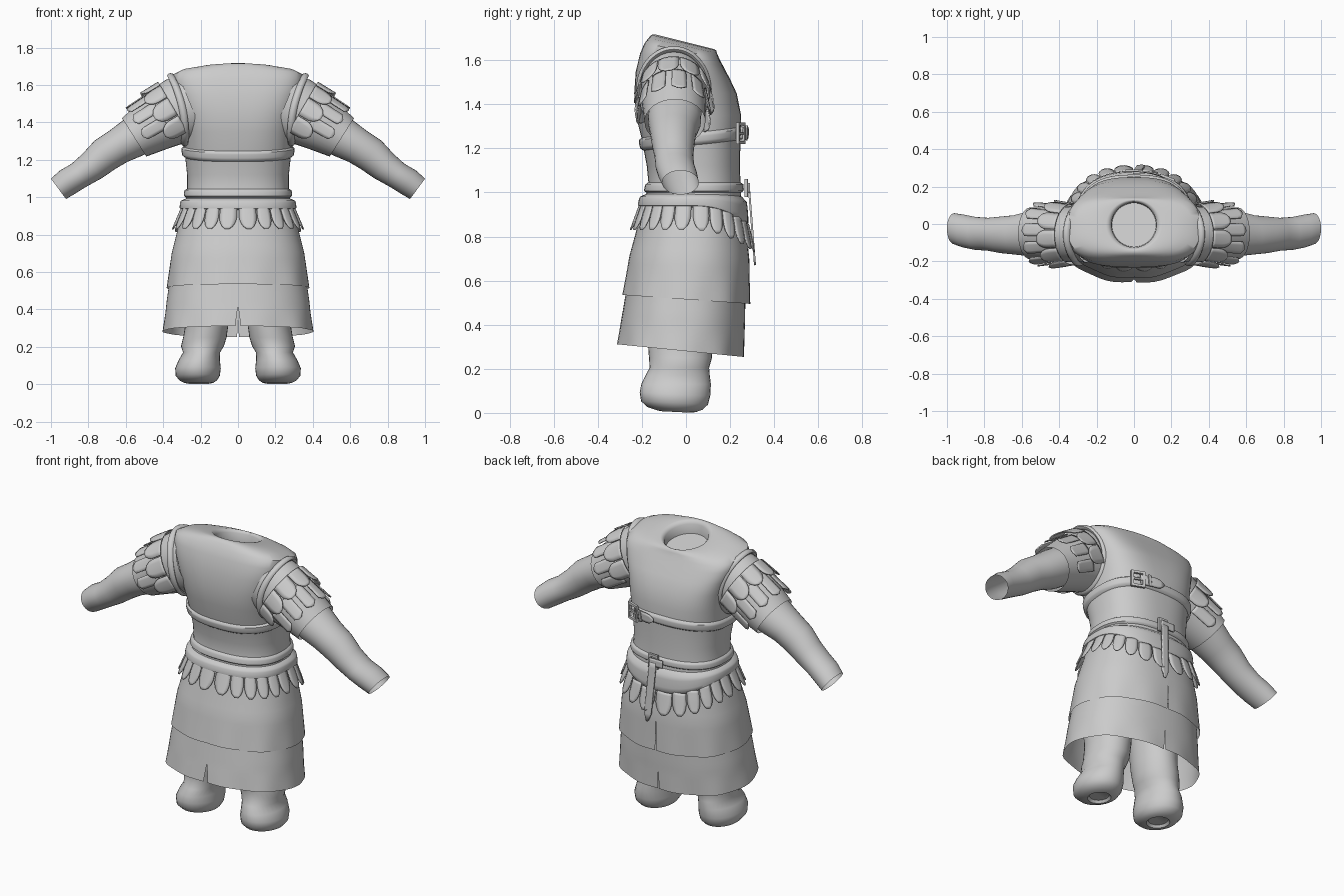
import bpy, bmesh
from math import sin, cos, pi, sqrt, radians, copysign
from mathutils import Vector

cube = bpy.data.objects.get("Cube")
if cube:
    bpy.data.objects.remove(cube, do_unlink=True)

mat = bpy.data.materials.new("plain grey")
mat.use_nodes = True
GREY = (0.6, 0.6, 0.6, 1)
mat.diffuse_color = GREY
mat.node_tree.nodes["Principled BSDF"].inputs["Base Color"].default_value = GREY


def finish(name, bm, thick=0, angle=40):
    bmesh.ops.recalc_face_normals(bm, faces=bm.faces)
    me = bpy.data.meshes.new(name)
    bm.to_mesh(me)
    bm.free()
    me.materials.append(mat)
    ob = bpy.data.objects.new(name, me)
    bpy.context.collection.objects.link(ob)
    bpy.ops.object.select_all(action='DESELECT')
    ob.select_set(True)
    bpy.context.view_layer.objects.active = ob
    bpy.ops.object.shade_smooth_by_angle(angle=radians(angle))
    if thick:
        m = ob.modifiers.new("thickness", 'SOLIDIFY')
        m.thickness, m.offset = thick, 0


def grid(bm, rows, closed=True, cap=False):
    """Skin rows of points with quads."""
    vr = [[bm.verts.new(p) for p in r] for r in rows]
    n = len(vr[0])
    for a, b in zip(vr, vr[1:]):
        for i in range(n if closed else n - 1):
            j = (i + 1) % n
            bm.faces.new((a[i], a[j], b[j], b[i]))
    if cap:
        bm.faces.new(vr[-1])


def loft(name, rows, cap=False):
    bm = bmesh.new()
    grid(bm, rows, True, cap)
    finish(name, bm, angle=50)


def interp(table, z):
    for a, b in zip(table, table[1:]):
        if z <= b[0]:
            t = max(0, (z - a[0]) / (b[0] - a[0]))
            return [p + (q - p) * t for p, q in zip(a, b)]
    return table[-1]


def section(sec, a, off=0):
    """Point on a rounded-box section: height, half width, front, back, squareness, tilt."""
    z, rx, yf, yb, e, tilt = sec
    c, s = cos(a), sin(a)
    x = (rx + off) * copysign(abs(c) ** (2 / e), c)
    y = (yf + yb) / 2 + ((yb - yf) / 2 + off) * copysign(abs(s) ** (2 / e), s)
    return Vector((x, y, z + tilt * y))


N = 64
ANG = [2 * pi * i / N for i in range(N)]

# Body shell with recessed neck opening
BODY = [(.82, .31, -.215, .262, 2.3, 0), (.92, .29, -.198, .253, 2.4, 0),
        (1.04, .272, -.17, .247, 2.4, 0),
        (1.12, .272, -.178, .245, 2.4, 0), (1.24, .285, -.20, .247, 2.5, 0),
        (1.35, .292, -.228, .25, 2.8, 0), (1.45, .308, -.235, .23, 3.1, 0),
        (1.53, .33, -.228, .2, 3.4, -.08), (1.60, .352, -.208, .168, 3.4, -.15),
        (1.64, .352, -.188, .15, 3.2, -.2), (1.663, .31, -.17, .14, 2.8, -.22)]
NECK = [(1.677, .23, -.158, .137, 2.3, -.24), (1.682, .15, -.142, .13, 2, -.25),
        (1.68, .137, -.135, .124, 2, -.25), (1.665, .121, -.125, .115, 2, -.25),
        (1.61, .118, -.122, .112, 2, -.25)]
loft("body", [[section(s, a) for a in ANG] for s in BODY + NECK], cap=True)


def body(a, z, off=0):
    return section(interp(BODY, z), a, off)


def band(name, low, high, bulge, steps=6):
    """Rounded strap wrapped round the body between two height rules."""
    rows = []
    for k in range(steps + 1):
        t = k / steps
        off = .002 + bulge * sqrt(max(0, 1 - (2 * t - 1) ** 4))
        rows.append([body(a, low(a) + (high(a) - low(a)) * t, off) for a in ANG])
    loft(name, rows)


def back_dip(a):
    return max(0, sin(a)) ** 2


def sash_low(a):
    return .93 - .095 * back_dip(a)


band("chest_belt", lambda a: 1.215 + .025 * sin(a), lambda a: 1.272 + .025 * sin(a), .014)
band("waist_belt", lambda a: 1.0, lambda a: 1.045, .012)
band("waist_sash", sash_low, lambda a: .992 - .01 * back_dip(a), .025)

# Skirts, each made of two panels that part at the slits
UPPER = [(.515, .378, -.287, .29, 2.3, -.07), (.70, .355, -.258, .288, 2.3, -.03),
         (.84, .32, -.222, .272, 2.3, 0), (.97, .28, -.19, .25, 2.4, 0)]
LOWER = [(.28, .40, -.312, .262, 2.3, -.1), (.36, .39, -.3, .265, 2.3, -.09),
         (.44, .382, -.287, .268, 2.3, -.08), (.56, .365, -.268, .27, 2.3, -.05)]


def skirt(name, table, front, back, apex):
    bm = bmesh.new()
    z0, z1 = table[0][0], table[-1][0]
    for side in (0, 1):
        rows = []
        for k in range(13):
            z = z0 + (z1 - z0) * k / 12
            part = max(0, (apex - z) / (apex - z0))
            a0 = pi / 2 + back * part if side else -pi / 2 + front * part
            a1 = 1.5 * pi - front * part if side else pi / 2 - back * part
            rows.append([section(interp(table, z), a0 + (a1 - a0) * i / 32,
                                 .004 * sin(.9 * i) * part) for i in range(33)])
        grid(bm, rows, closed=False)
    bmesh.ops.remove_doubles(bm, verts=bm.verts, dist=.0005)
    finish(name, bm)


skirt("upper_skirt", UPPER, 0, .006, .68)
skirt("lower_skirt", LOWER, .022, .006, .39)


def tab(bm, place, width, tip=.55, n=8):
    """Strip with a rounded tip; place(along, across) gives the surface point."""
    rows = []
    for k in range(n + 1):
        t = k / n
        e = max(0, t - tip) / max(.01, 1 - tip)
        w = width * sqrt(max(.06, 1 - e * e))
        rows.append([place(t, w * s) for s in (-1, -.5, 0, .5, 1)])
    grid(bm, rows, closed=False)


# Ring of petals hanging below the sash
bm = bmesh.new()
for i in range(24):
    mid = 2 * pi * (i + .5) / 24

    def hang(t, s, mid=mid):
        z = sash_low(mid) + .02 - .12 * t
        return section(interp(UPPER, z), mid + s, .011 + .014 * t + .004 * cos(s * 12))
    tab(bm, hang, .122, .4)
finish("waist_petals", bm, .006)


def tube(name, stations, side):
    """Open tube through stations: x, y, z, half depth, half height."""
    rows = []
    for k, (x, y, z, ry, rn) in enumerate(stations):
        p, q = stations[max(0, k - 1)], stations[min(len(stations) - 1, k + 1)]
        d = Vector((q[0] - p[0], 0, q[2] - p[2])).normalized()
        n = Vector((-d.z, 0, d.x))
        ring = []
        for a in ANG[::2]:
            v = Vector((x, y, z)) + n * rn * sin(a) + Vector((0, ry * cos(a), 0))
            ring.append((v.x * side, v.y, v.z))
        rows.append(ring)
    loft(name, rows)


SLEEVE = [(.25, -.055, 1.49, .15, .175), (.31, -.055, 1.465, .15, .18), (.37, -.055, 1.435, .148, .168),
          (.46, -.053, 1.38, .142, .145), (.555, -.05, 1.32, .138, .121)]
ARM = [(.48, -.05, 1.37, .12, .11), (.56, -.052, 1.318, .12, .108), (.64, -.058, 1.272, .105, .096),
       (.71, -.058, 1.228, .098, .094), (.78, -.055, 1.167, .088, .083),
       (.85, -.05, 1.118, .088, .073), (.91, -.038, 1.082, .088, .074), (.96, -.025, 1.045, .083, .068)]
LEG = [(.50, .16, -.03, .125, .15), (.33, .165, -.027, .115, .147), (.25, .177, -.025, .116, .143),
       (.205, .19, -.03, .115, .135), (.17, .195, -.038, .099, .146), (.13, .207, -.045, .11, .158),
       (.085, .214, -.05, .122, .16), (.045, .215, -.052, .118, .152), (.02, .213, -.05, .1, .125),
       (.008, .21, -.045, .078, .09), (.004, .21, -.045, .06, .07), (.018, .21, -.045, .05, .058)]

for side, label in ((1, "left"), (-1, "right")):
    tube(label + "_sleeve", SLEEVE, side)
    tube(label + "_arm", ARM, side)

    # Leg wrapped in a soft boot shape with an inset sole
    loft(label + "_leg", [[(side * (x + rx * cos(a)), y + ry * sin(a),
                            z - .05 * (y + ry * sin(a) + .04) * (z < .1))
                           for a in ANG[::2]] for z, x, y, rx, ry in LEG], cap=True)

    # Armhole trim
    rows = []
    for a in ANG:
        out = Vector((.15 * sin(a), cos(a), sin(a))).normalized()
        c = Vector((.322 + .037 * sin(a) - .026 * cos(a) ** 2,
                    -.055 + .157 * cos(a), 1.468 + .182 * sin(a)))
        ring = [c + out * .014 * cos(b) + Vector((.02 * sin(b), 0, 0)) for b in ANG[::8]]
        rows.append([(p.x * side, p.y, p.z) for p in ring])
    loft(label + "_armhole_trim", rows + rows[:1])

    # Layered shoulder tabs: round scales over square straps
    axis = Vector((.86, 0, -.505))
    up = Vector((.505, 0, .86))
    for part, start, length, lift, width, tip in (
            ("straps", .11, .145, .008, .21, .93), ("scales", .035, .115, .015, .285, .45)):
        bm = bmesh.new()
        for i in range(7):
            mid = radians(-22 + 224 * (i + .5 * (part == "scales")) / 6.5)

            def lay(t, s, mid=mid):
                d = start + length * t
                ry, rn = .15 - .04 * d, .182 - .21 * d
                o = lift + .022 * t
                p = Vector((.30, -.055, 1.47)) + axis * d + up * (rn + o) * sin(mid + s)
                p.y += (ry + o) * cos(mid + s)
                return Vector((p.x * side, p.y, p.z))
            tab(bm, lay, width, tip)
        finish(label + "_shoulder_" + part, bm, .006)


def bar(bm, p, q, right, up, r):
    d = (q - p).normalized()
    w = right.cross(up)
    n = d.cross(w).normalized()
    grid(bm, [[c + (n * i + w * j) * r for i, j in ((-1, -1), (1, -1), (1, 1), (-1, 1))]
              for c in (p - d * r, q + d * r)], cap=True)


def buckle(name, a, z, hw, hh):
    """Square frame with a prong on the back of a belt."""
    c = body(a, z, .026)
    right = (body(a - .05, z) - body(a + .05, z)).normalized()
    up = Vector((0, 0, 1))
    bm = bmesh.new()
    k = [c + right * hw * i + up * hh * j for i, j in ((-1, -1), (1, -1), (1, 1), (-1, 1))]
    for i in range(4):
        bar(bm, k[i], k[(i + 1) % 4], right, up, .007)
    bar(bm, c - right * hw, c + right * hw, right, up, .005)
    finish(name, bm, angle=30)


buckle("chest_buckle", 1.06, 1.268, .034, .042)
buckle("waist_buckle", 1.52, 1.02, .024, .034)

# Free end of the chest belt, its loop, and the hanging waist strap
bm = bmesh.new()
tab(bm, lambda t, s: body(1.12 + .42 * t, 1.27 + s, .022 + .012 * t), .028, .75)
tab(bm, lambda t, s: body(1.3 + s, 1.237 + .066 * t, .034), .025, 1)
finish("chest_belt_end", bm, .008)
bm = bmesh.new()
tab(bm, lambda t, s: Vector((.02 + .02 * t + s, .285 + .028 * t, 1.03 - .36 * t)), .022, .88)
tab(bm, lambda t, s: Vector((-.045 + .09 * t, .286, 1.02 + s)), .022, 1)
finish("hanging_strap", bm, .009)
